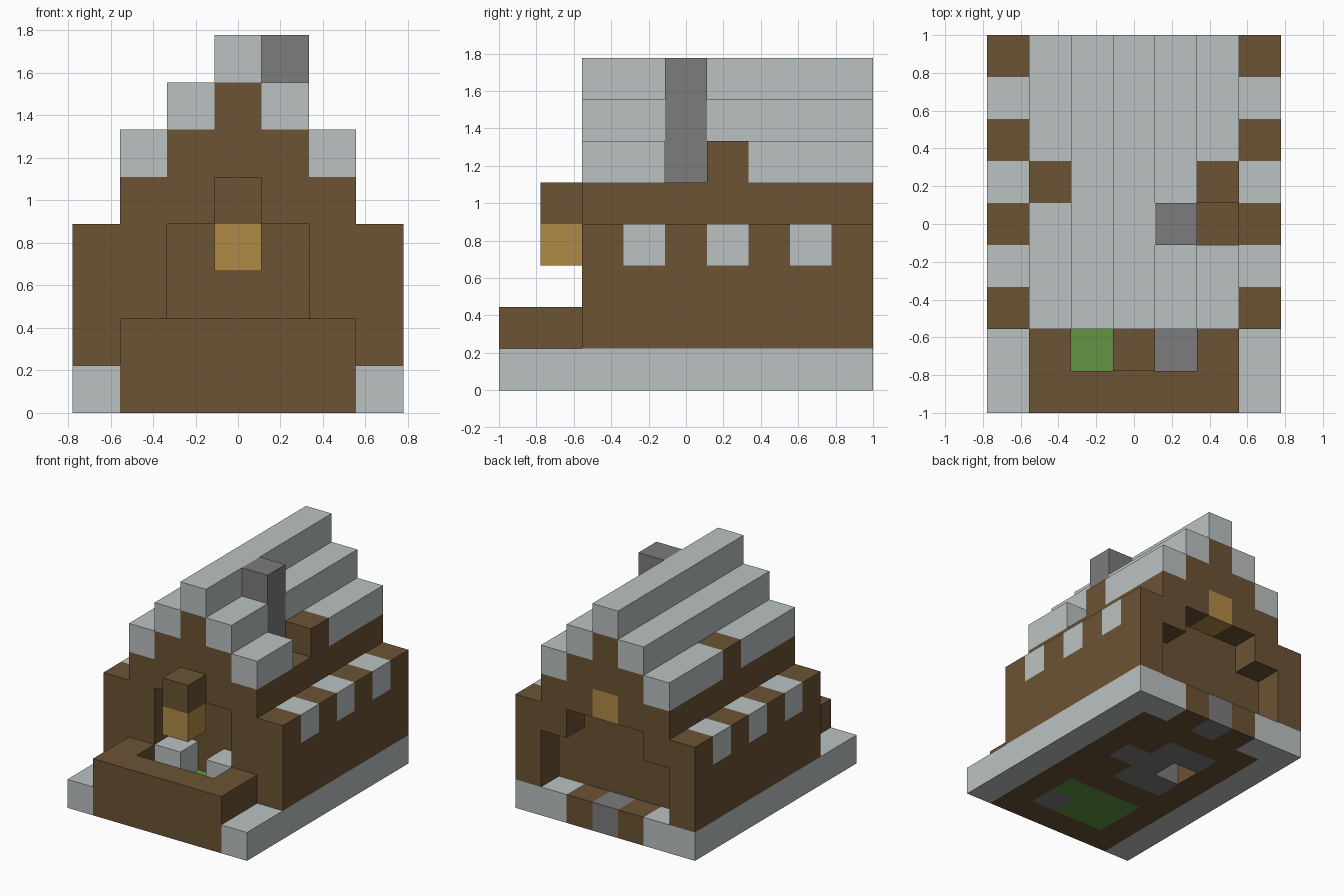
import bpy
import bmesh
from mathutils import Vector

cube = bpy.data.objects.get("Cube")
if cube:
    bpy.data.objects.remove(cube, do_unlink=True)

UNIT = 2 / 9                      # edge of one block
ORIGIN = Vector((-3.5, -4.5, 0))  # grid corner, in blocks


def material(name, hex_code):
    """Flat colour from an sRGB hex code, stored as linear values."""
    rgb = [int(hex_code[n:n + 2], 16) / 255 for n in (0, 2, 4)]
    rgba = [c / 12.92 if c < 0.04045 else ((c + 0.055) / 1.055) ** 2.4 for c in rgb] + [1]
    mat = bpy.data.materials.new(name)
    mat.use_nodes = True
    mat.diffuse_color = rgba
    mat.node_tree.nodes["Principled BSDF"].inputs["Base Color"].default_value = rgba
    return mat


WOOD = material("brown wood", "6B5334")
STONE = material("light stone", "BBC1C1")
DARK = material("dark stone", "7C7C7C")
LAMP = material("amber lamp", "B08A46")
GRASS = material("grass green", "629342")

grid = {}    # block -> part name
colours = {}  # part name -> material


def fill(name, mat, xs, ys, zs):
    """Fill inclusive block ranges; later parts replace earlier ones."""
    colours[name] = mat
    for x in range(xs[0], xs[-1] + 1):
        for y in range(ys[0], ys[-1] + 1):
            for z in range(zs[0], zs[-1] + 1):
                grid[x, y, z] = name


def clear(xs, ys, zs):
    for x in range(xs[0], xs[-1] + 1):
        for y in range(ys[0], ys[-1] + 1):
            for z in range(zs[0], zs[-1] + 1):
                grid.pop((x, y, z), None)


# Floor with stone borders, hearth and grass
fill("floor", WOOD, [1, 5], [0, 8], [0])
fill("garden", GRASS, [2, 4], [1, 2], [0])
fill("garden_stone", DARK, [4], [1], [0])
fill("hearth_floor", DARK, [2, 3], [4, 6], [0])
fill("hearth_floor", DARK, [4], [5], [0])
fill("back_doorstep", DARK, [3], [8], [0])
clear([2], [5], [0])
for x in (0, 6):
    fill("stone_border", STONE, [x], [0, 8], [0])
for x in (1, 5):
    fill("stone_border", STONE, [x], [8], [0])

# Porch wall
fill("porch_wall", WOOD, [1, 5], [0], [1])
for x in (1, 5):
    fill("porch_wall", WOOD, [x], [1], [1])

# Gables, stepping in towards the ridge
for y in (2, 8):
    fill("gables", WOOD, [0, 6], [y], [1, 3])
    for step in range(3):
        fill("gables", WOOD, [1 + step, 5 - step], [y], [4 + step])

# Long side walls and window blocks
for low, high in ((0, 1), (6, 5)):
    fill("side_walls", WOOD, [low], [2, 8], [1, 3])
    fill("side_walls", WOOD, [high], [2, 8], [4])
    for y in (3, 5, 7):
        fill("windows", STONE, [low], [y], [3])

# Front opening with low stone posts
clear([2, 4], [2], [1, 3])
for x in (2, 4):
    fill("door_posts", STONE, [x], [2], [1])
fill("front_inner_wall", WOOD, [1, 5], [3], [1, 3])

# Back alcove and lamp above it
clear([1, 5], [8], [1, 2])
clear([2, 4], [8], [3])
fill("back_inner_wall", WOOD, [1, 5], [7], [1, 3])
fill("back_lamp", LAMP, [3], [8], [4])

# Stepped roof
for step in range(3):
    for x in (1 + step, 5 - step):
        fill("roof", STONE, [x], [2, 8], [5 + step])
for x in (1, 5):
    fill("roof_patches", WOOD, [x], [5], [5])
clear([5], [4], [5])

# Chimney
fill("chimney", DARK, [4], [4], [1, 7])

# Hanging front lamp on its bracket
fill("front_lamp", LAMP, [3], [1], [3])
fill("lamp_bracket", WOOD, [3], [1], [4])


def build(name):
    """Make one object from the exposed sides of a part's blocks."""
    bm = bmesh.new()
    for cell in [c for c, part in grid.items() if part == name]:
        centre = Vector(cell) + Vector((0.5, 0.5, 0.5)) + ORIGIN
        for axis in range(3):
            for side in (-1, 1):
                normal = Vector((0, 0, 0))
                normal[axis] = side
                if tuple(int(c + n) for c, n in zip(cell, normal)) in grid:
                    continue
                u = Vector((0, 0, 0))
                u[(axis + 1) % 3] = 0.5
                v = normal.cross(u)
                middle = centre + normal / 2
                corners = (-u - v, u - v, u + v, v - u)
                bm.faces.new([bm.verts.new((middle + c) * UNIT) for c in corners])
    bmesh.ops.remove_doubles(bm, verts=bm.verts[:], dist=0.001)
    mesh = bpy.data.meshes.new(name)
    bm.to_mesh(mesh)
    bm.free()
    mesh.materials.append(colours[name])
    bpy.context.collection.objects.link(bpy.data.objects.new(name, mesh))


for part_name in colours:
    build(part_name)
